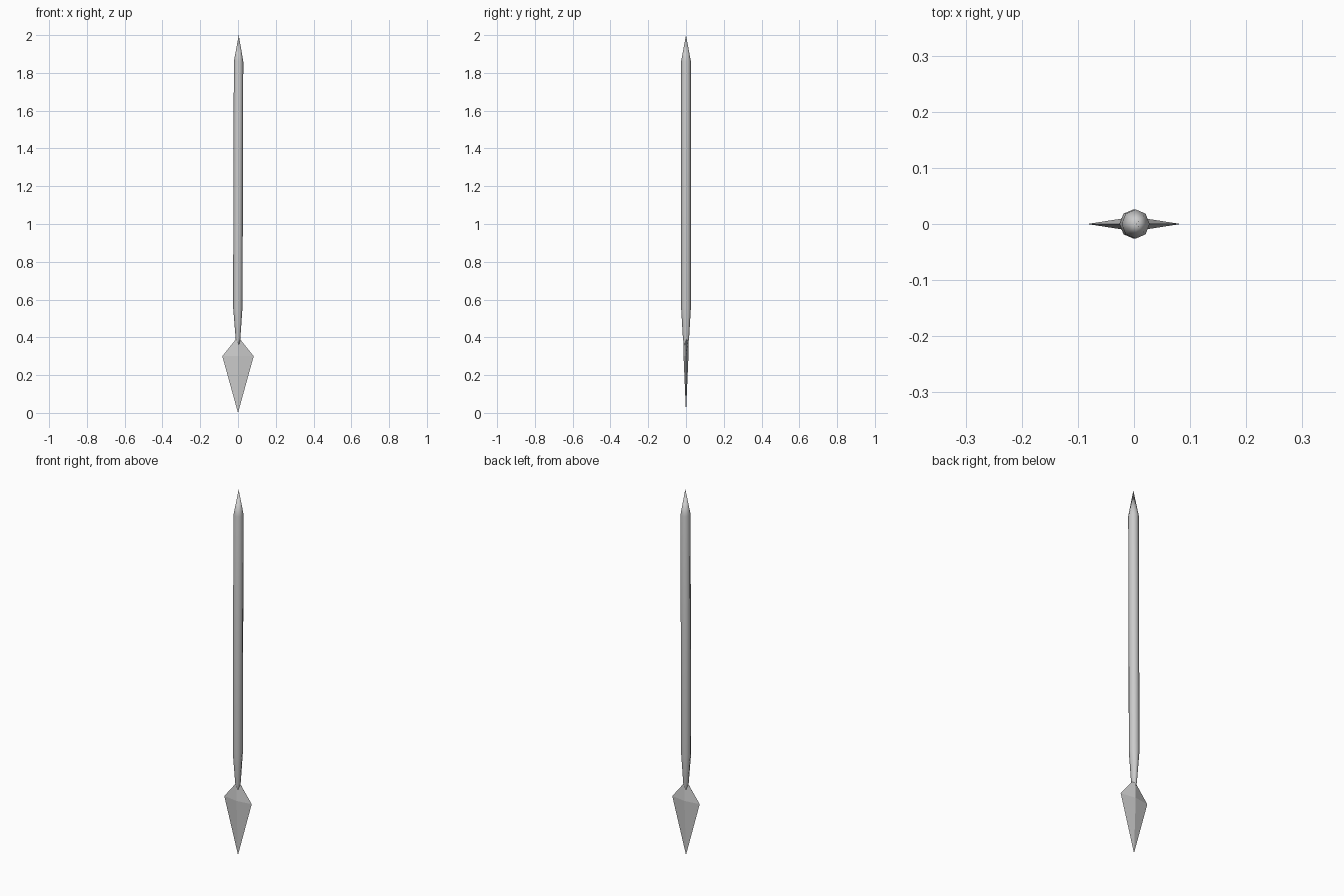
import bpy, bmesh
from math import sin, cos, pi

if "Cube" in bpy.data.objects:
    bpy.data.objects.remove(bpy.data.objects["Cube"])


def loft(name, sides, bottom, rings, top):
    """Stack elliptical rings (x, z, radius_x, radius_y); close each end with a point (x, z) or a cap."""
    bm = bmesh.new()
    loops = []
    for x, z, rx, ry in rings:
        loops.append([bm.verts.new((x + rx * cos(2 * pi * i / sides),
                                    ry * sin(2 * pi * i / sides), z))
                      for i in range(sides)])
    for a, b in zip(loops, loops[1:]):
        for i in range(sides):
            j = (i + 1) % sides
            bm.faces.new((a[i], a[j], b[j], b[i]))
    for end, loop in ((bottom, loops[0]), (top, loops[-1])):
        if end is None:
            bm.faces.new(loop)
        else:
            tip = bm.verts.new((end[0], 0, end[1]))
            for i in range(sides):
                bm.faces.new((loop[i], loop[(i + 1) % sides], tip))
    bmesh.ops.recalc_face_normals(bm, faces=bm.faces)
    mesh = bpy.data.meshes.new(name)
    bm.to_mesh(mesh)
    bm.free()
    obj = bpy.data.objects.new(name, mesh)
    bpy.context.collection.objects.link(obj)
    return obj


# Eight-sided shaft, leaning very slightly, pointed at the top and narrowing into the blade
shaft = loft("shaft", 8, (0.0, 0.31), [
    (0.0, 0.39, 0.012, 0.016),
    (-0.001, 0.56, 0.025, 0.026),
    (0.003, 1.86, 0.025, 0.026),
], (0.004, 2.0))

# Flat diamond-section blade, point down
blade = loft("blade", 4, (0.0, 0.0), [
    (0.0, 0.30, 0.083, 0.013),
    (0.0, 0.39, 0.011, 0.013),
], None)

# Soft shading along the shaft
bpy.context.view_layer.objects.active = shaft
shaft.select_set(True)
bpy.ops.object.shade_smooth_by_angle(angle=pi / 3.5)
